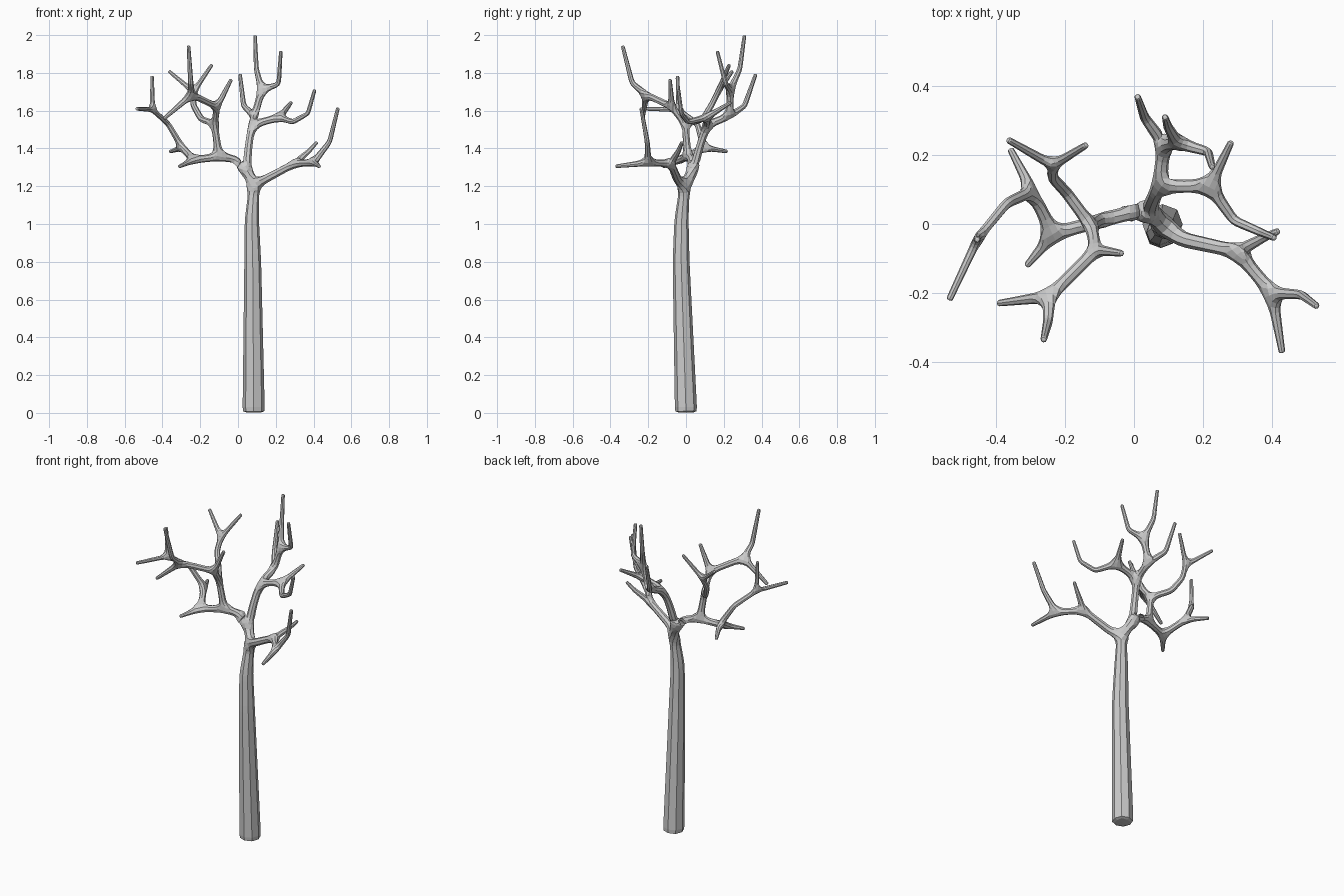
import bpy
from mathutils import Vector

cube = bpy.data.objects.get("Cube")
if cube:
    bpy.data.objects.remove(cube, do_unlink=True)

# Skeleton of the tree, filled limb by limb
points, radii, edges = [], [], []


def add_point(position, radius, parent=None):
    points.append(Vector(position))
    radii.append(radius)
    if parent is not None:
        edges.append((parent, len(points) - 1))
    return len(points) - 1


def grow(parent, start_radius, end_radius, *path):
    """Add a tapering limb to a joint and return its end joint."""
    for step, position in enumerate(path, 1):
        taper = step / len(path)
        radius = start_radius + (end_radius - start_radius) * taper
        parent = add_point(position, radius, parent)
    return parent


def twig(parent, *path, thick=0.018, thin=0.0105):
    """Add a limb that ends in a blunt tip."""
    last = Vector(path[-1])
    before = Vector(path[-2]) if len(path) > 1 else points[parent]
    neck = last - (last - before).normalized() * thin
    end = grow(parent, thick, thin, *path[:-1], neck)
    add_point(last, thin, end)


# Trunk
base = add_point((0.083, 0, 0), 0.064)
trunk = grow(base, 0.064, 0.064, (0.083, 0, 0.012))
trunk = grow(trunk, 0.056, 0.041, (0.078, -0.026, 0.8), (0.073, -0.024, 1.02))
fork = grow(trunk, 0.034, 0.032, (0.08, -0.014, 1.13), (0.085, -0.004, 1.2))

# Limb on the left side
left = grow(fork, 0.028, 0.021, (0.14, -0.045, 1.235), (0.3, -0.08, 1.32))
twig(left, (0.375, -0.04, 1.385), (0.42, -0.02, 1.435))
left_end = grow(left, 0.02, 0.02, (0.4, -0.2, 1.325))
twig(left_end, (0.43, -0.375, 1.305))
twig(left_end, (0.485, -0.205, 1.435), (0.53, -0.238, 1.617))

# Short neck that carries the other two limbs
neck = grow(fork, 0.027, 0.027, (0.045, 0.04, 1.285))

# Limb on the right side, low part
right = grow(neck, 0.023, 0.022, (-0.02, 0.03, 1.345), (-0.1, 0.01, 1.355))
low = grow(right, 0.02, 0.021, (-0.235, -0.03, 1.34))
twig(low, (-0.313, -0.123, 1.303))
low_bend = grow(low, 0.02, 0.019, (-0.295, 0.095, 1.405))
twig(low_bend, (-0.36, 0.22, 1.383))
outer = grow(low_bend, 0.018, 0.014, (-0.37, 0.06, 1.53), (-0.452, -0.04, 1.605))
twig(outer, (-0.455, -0.045, 1.785), thick=0.013)
twig(outer, (-0.537, -0.222, 1.61), thick=0.013)

# Limb on the right side, high part
high = grow(right, 0.02, 0.019, (-0.125, -0.005, 1.53))
rear = grow(high, 0.019, 0.016, (-0.195, 0.09, 1.555), (-0.237, 0.135, 1.63),
            (-0.235, 0.17, 1.7))
twig(rear, (-0.367, 0.245, 1.81), thick=0.014)
twig(rear, (-0.137, 0.23, 1.845), thick=0.014)
front = grow(high, 0.019, 0.019, (-0.11, -0.075, 1.62))
twig(front, (-0.035, -0.085, 1.767))
front_end = grow(front, 0.02, 0.02, (-0.245, -0.21, 1.685))
twig(front_end, (-0.395, -0.23, 1.555))
twig(front_end, (-0.25, -0.285, 1.745), (-0.262, -0.336, 1.945), thick=0.02)

# Central limb
centre = grow(neck, 0.024, 0.022, (0.055, 0.07, 1.4), (0.072, 0.11, 1.525))
side = grow(centre, 0.02, 0.02, (0.22, 0.11, 1.565))
twig(side, (0.283, 0.24, 1.645))
twig(side, (0.29, 0.01, 1.54), (0.37, -0.025, 1.585), (0.407, -0.04, 1.713))
crown = grow(centre, 0.021, 0.021, (0.088, 0.23, 1.57))
twig(crown, (0.03, 0.31, 1.625), (0.01, 0.37, 1.795), thick=0.02)
crown_end = grow(crown, 0.02, 0.02, (0.125, 0.235, 1.71))
twig(crown_end, (0.097, 0.285, 1.82), (0.09, 0.31, 2.0))
twig(crown_end, (0.215, 0.21, 1.74), (0.227, 0.165, 1.917))

# Bark colour
bark = bpy.data.materials.new("grey_bark")
bark.use_nodes = True
grey = (0.6, 0.6, 0.6, 1)
bark.diffuse_color = grey
bark.node_tree.nodes["Principled BSDF"].inputs["Base Color"].default_value = grey

# Skin the skeleton, then round its square section to eight flat sides
mesh = bpy.data.meshes.new("bare_tree")
mesh.from_pydata(points, edges, [])
mesh.materials.append(bark)
tree = bpy.data.objects.new("bare_tree", mesh)
bpy.context.collection.objects.link(tree)
tree.modifiers.new("skin", 'SKIN')
rounding = tree.modifiers.new("rounding", 'SUBSURF')
rounding.levels = rounding.render_levels = 1
for skin, radius in zip(mesh.skin_vertices[0].data, radii):
    skin.radius = (radius, radius)
    skin.use_root = False
mesh.skin_vertices[0].data[base].use_root = True
